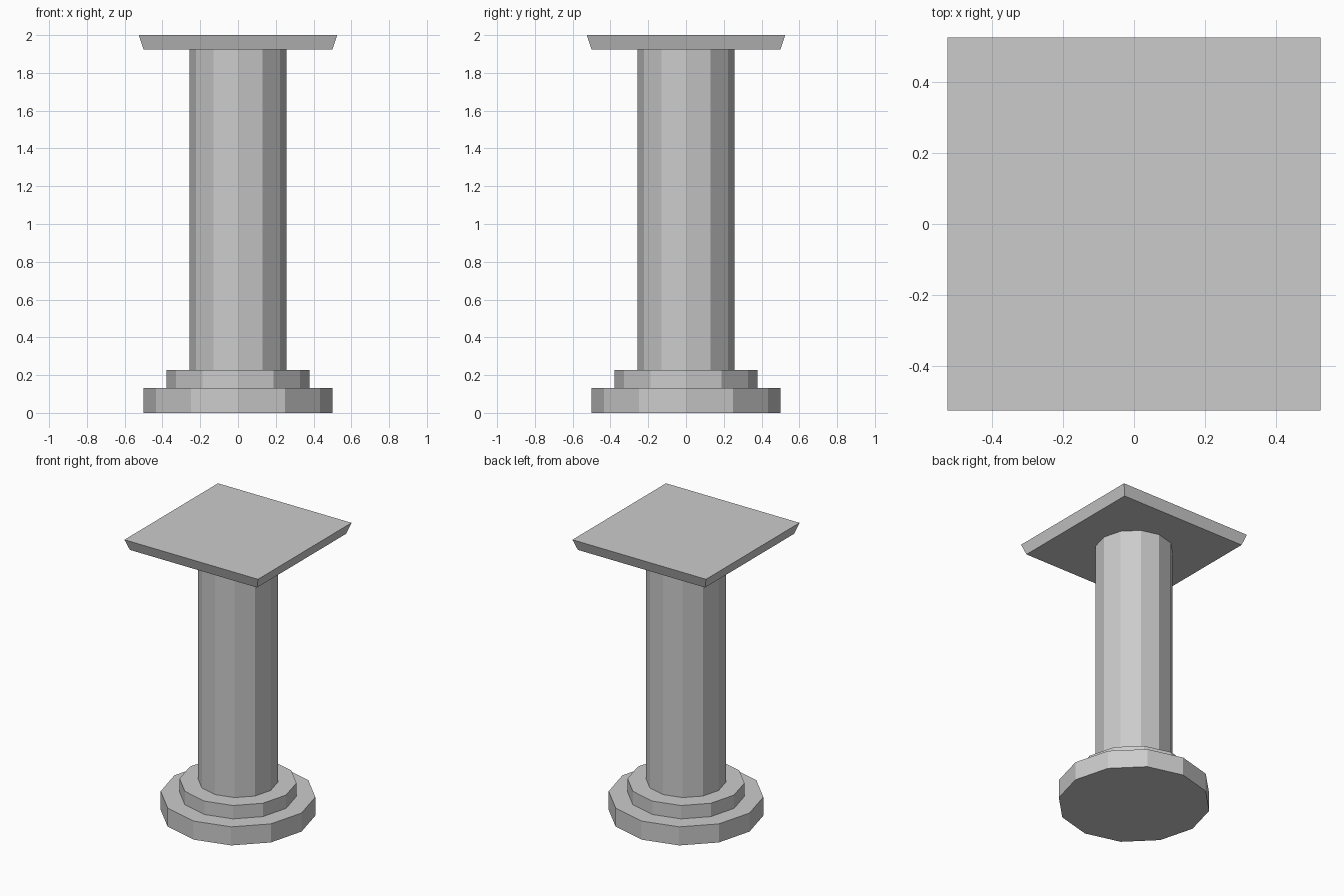
import bpy, bmesh
from math import sin, cos, pi, sqrt

if "Cube" in bpy.data.objects:
    bpy.data.objects.remove(bpy.data.objects["Cube"])


def prism(name, sides, r_low, r_high, z_low, z_high, turn=0.0):
    """Closed prism or frustum with flat faces."""
    bm = bmesh.new()
    rings = []
    for r, z in ((r_low, z_low), (r_high, z_high)):
        angles = [turn + 2 * pi * i / sides for i in range(sides)]
        rings.append([bm.verts.new((r * cos(a), r * sin(a), z)) for a in angles])
    low, high = rings
    bm.faces.new(low[::-1])
    bm.faces.new(high)
    for i in range(sides):
        j = (i + 1) % sides
        bm.faces.new((low[i], low[j], high[j], high[i]))
    mesh = bpy.data.meshes.new(name)
    bm.to_mesh(mesh)
    bm.free()
    obj = bpy.data.objects.new(name, mesh)
    bpy.context.collection.objects.link(obj)
    return obj


# Stepped base and shaft, all twelve-sided
prism("base_lower_step", 12, 0.5, 0.5, 0.0, 0.132)
prism("base_upper_step", 12, 0.378, 0.378, 0.132, 0.227)
prism("shaft", 12, 0.257, 0.257, 0.227, 1.925)

# Square top slab, flaring outwards
prism("top_slab", 4, 0.5 * sqrt(2), 0.525 * sqrt(2), 1.925, 2.0, turn=pi / 4)
